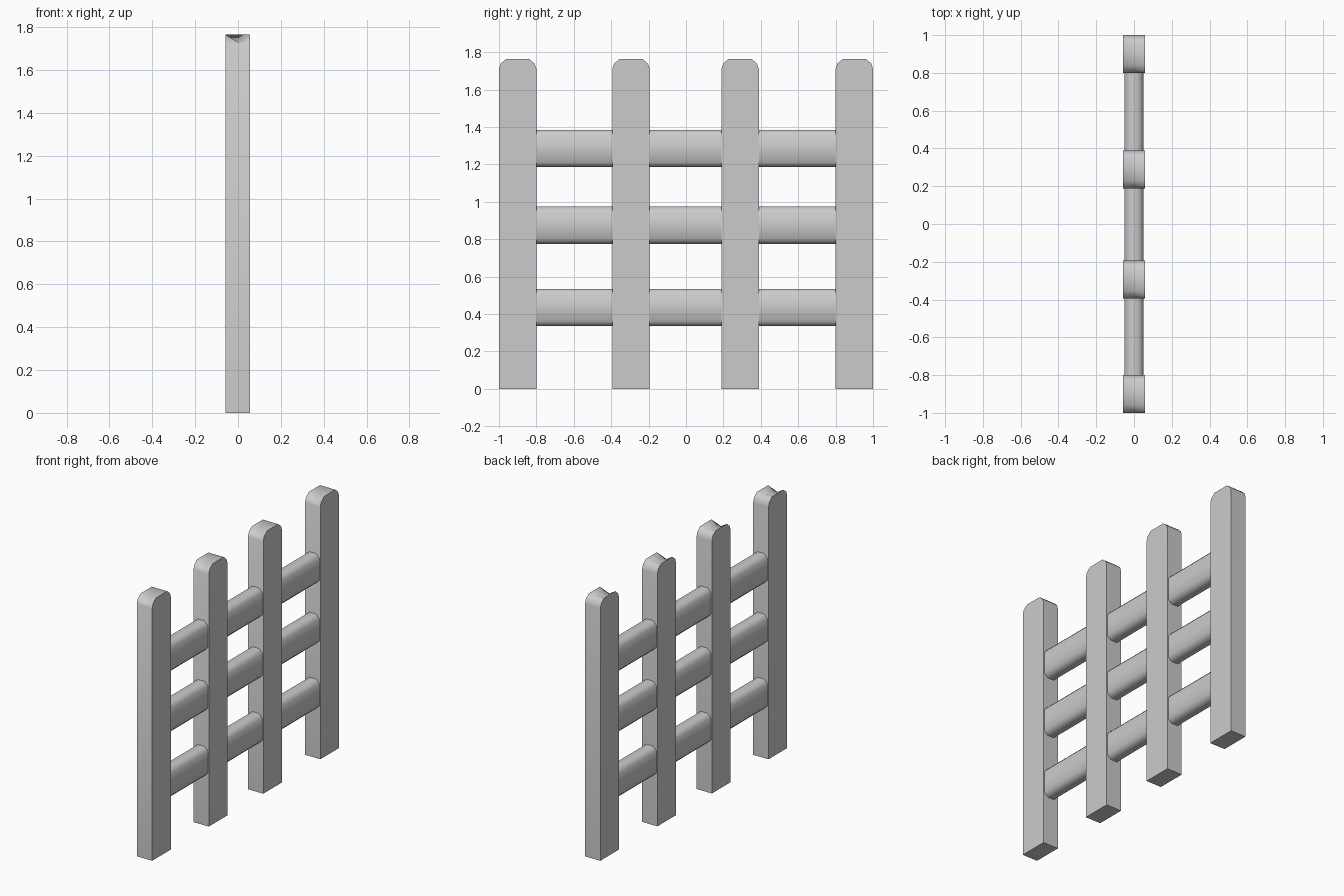
import bpy, bmesh

if "Cube" in bpy.data.objects:
    bpy.data.objects.remove(bpy.data.objects["Cube"])


def extrude_rings(name, rings, dent=None):
    """Loft matching closed rings of points, cap the ends, smooth shade."""
    bm = bmesh.new()
    loops = [[bm.verts.new(p) for p in ring] for ring in rings]
    n = len(loops[0])
    for a, b in zip(loops, loops[1:]):
        for i in range(n):
            j = (i + 1) % n
            bm.faces.new((a[i], a[j], b[j], b[i]))
    bm.faces.new(loops[0])
    bm.faces.new(loops[-1])
    bmesh.ops.recalc_face_normals(bm, faces=bm.faces)
    mesh = bpy.data.meshes.new(name)
    bm.to_mesh(mesh)
    bm.free()
    ob = bpy.data.objects.new(name, mesh)
    bpy.context.collection.objects.link(ob)
    bpy.ops.object.select_all(action='DESELECT')
    bpy.context.view_layer.objects.active = ob
    ob.select_set(True)
    bpy.ops.object.shade_smooth_by_angle(angle=0.9)
    return ob


# Upright posts: rounded-off top, with a chipped groove on the -y side
half = [(0.10, 0.0), (0.10, 1.71), (0.09, 1.74), (0.06, 1.765)]
outline = half + [(-y, z) for y, z in reversed(half)]
chipped = list(outline)
chipped[4] = (-0.06, 1.73)
chipped[5] = (-0.085, 1.722)

for k, yc in enumerate((-0.9, -0.294, 0.289, 0.9)):
    rings = [[(x, yc + y, z) for y, z in prof]
             for x, prof in ((-0.058, outline), (0.0, chipped), (0.057, outline))]
    extrude_rings(f"post_{k + 1}", rings)

# Horizontal rails: planks with chamfered long edges
w, h, c = 0.05, 0.10, 0.025
section = [(-w, -h + c), (-w + c, -h), (w - c, -h), (w, -h + c),
           (w, h - c), (w - c, h), (-w + c, h), (-w, h - c)]
for k, zc in enumerate((0.435, 0.875, 1.285)):
    rings = [[(x, y, zc + z) for x, z in section] for y in (-0.85, 0.85)]
    extrude_rings(f"rail_{k + 1}", rings)
